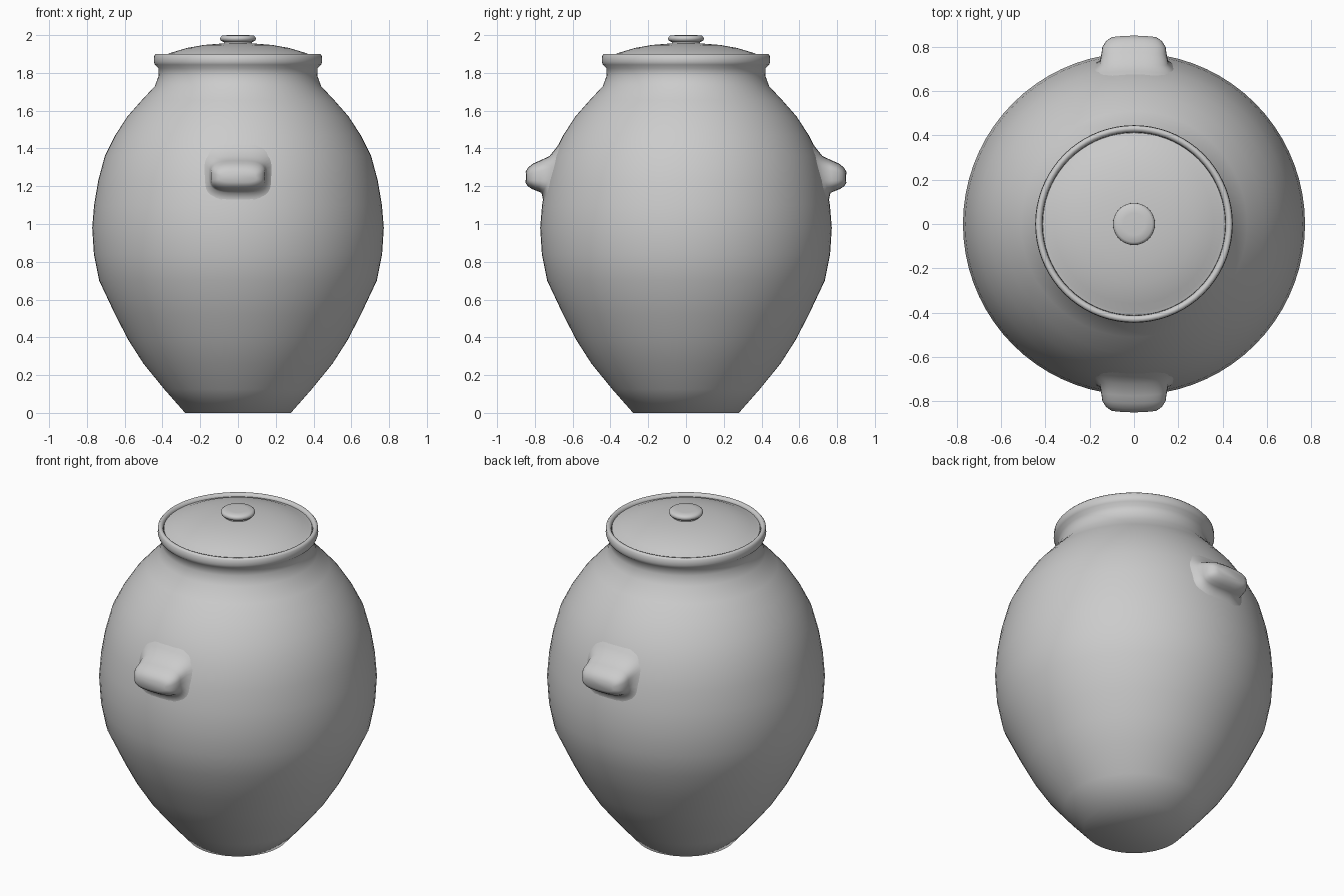
import bpy, bmesh, math

if "Cube" in bpy.data.objects:
    bpy.data.objects.remove(bpy.data.objects["Cube"])


def make_object(name, bm, angle=40):
    bmesh.ops.remove_doubles(bm, verts=bm.verts, dist=1e-5)
    bmesh.ops.recalc_face_normals(bm, faces=bm.faces)
    mesh = bpy.data.meshes.new(name)
    bm.to_mesh(mesh)
    bm.free()
    ob = bpy.data.objects.new(name, mesh)
    bpy.context.collection.objects.link(ob)
    bpy.ops.object.select_all(action='DESELECT')
    ob.select_set(True)
    bpy.context.view_layer.objects.active = ob
    bpy.ops.object.shade_smooth_by_angle(angle=math.radians(angle))
    return ob


def loft(bm, rings):
    for a, b in zip(rings, rings[1:]):
        n = len(a)
        for i in range(n):
            j = (i + 1) % n
            bm.faces.new((a[i], a[j], b[j], b[i]))


def lathe(name, profile, steps=72, cap_bottom=False, cap_top=False, angle=40):
    bm = bmesh.new()
    rings = [[bm.verts.new((r * math.cos(2 * math.pi * i / steps),
                            r * math.sin(2 * math.pi * i / steps), z))
              for i in range(steps)] for r, z in profile]
    loft(bm, rings)
    if cap_bottom:
        bm.faces.new(rings[0])
    if cap_top:
        bm.faces.new(rings[-1])
    return make_object(name, bm, angle)


# Jar body with flat foot, neck and rolled rim
lathe("jar_body", [
    (.28, 0), (.39, .125), (.50, .26), (.58, .385), (.65, .52), (.735, .70),
    (.763, .84), (.772, .98), (.762, 1.10), (.74, 1.23), (.705, 1.36),
    (.65, 1.47), (.585, 1.57), (.51, 1.655), (.44, 1.73), (.42, 1.785),
    (.422, 1.825), (.44, 1.843), (.446, 1.86), (.444, 1.89), (.435, 1.90),
    (.422, 1.898), (.414, 1.885), (.412, 1.86)], cap_bottom=True, angle=60)

# Shallow domed lid
lathe("lid", [(.414, 1.86), (.412, 1.883), (.395, 1.888), (.36, 1.905),
              (.27, 1.932), (.18, 1.948), (.08, 1.956)],
      cap_bottom=True, cap_top=True, angle=60)

# Flattened knob on the lid
lathe("lid_knob", [(.075, 1.95), (.075, 1.963), (.09, 1.97), (.095, 1.98),
                   (.093, 1.99), (.082, 1.998), (.05, 2.0)],
      steps=48, cap_bottom=True, cap_top=True, angle=60)

# Lug handles, flaring into the body: half width, z low/high, depth low/high
SECTIONS = [(.23, 1.06, 1.48, .758, .63), (.185, 1.13, 1.40, .757, .69),
            (.155, 1.165, 1.36, .765, .722), (.147, 1.175, 1.335, .79, .775),
            (.143, 1.185, 1.32, .815, .81), (.125, 1.20, 1.30, .838, .835),
            (.10, 1.22, 1.275, .85, .85)]


def lug(name, side, steps=40):
    bm = bmesh.new()
    rings = []
    for hx, z0, z1, d0, d1 in SECTIONS:
        ring = []
        for i in range(steps):
            a = 2 * math.pi * i / steps
            c, s = math.cos(a), math.sin(a)
            x = hx * math.copysign(abs(c) ** .6, c)
            t = .5 + .5 * math.copysign(abs(s) ** .6, s)
            d = d0 + (d1 - d0) * t - .65 * x * x
            ring.append(bm.verts.new((x, side * d, z0 + (z1 - z0) * t)))
        rings.append(ring)
    loft(bm, rings)
    bm.faces.new(rings[0])
    bm.faces.new(rings[-1])
    return make_object(name, bm, 80)


lug("front_lug", -1)
lug("back_lug", 1)
